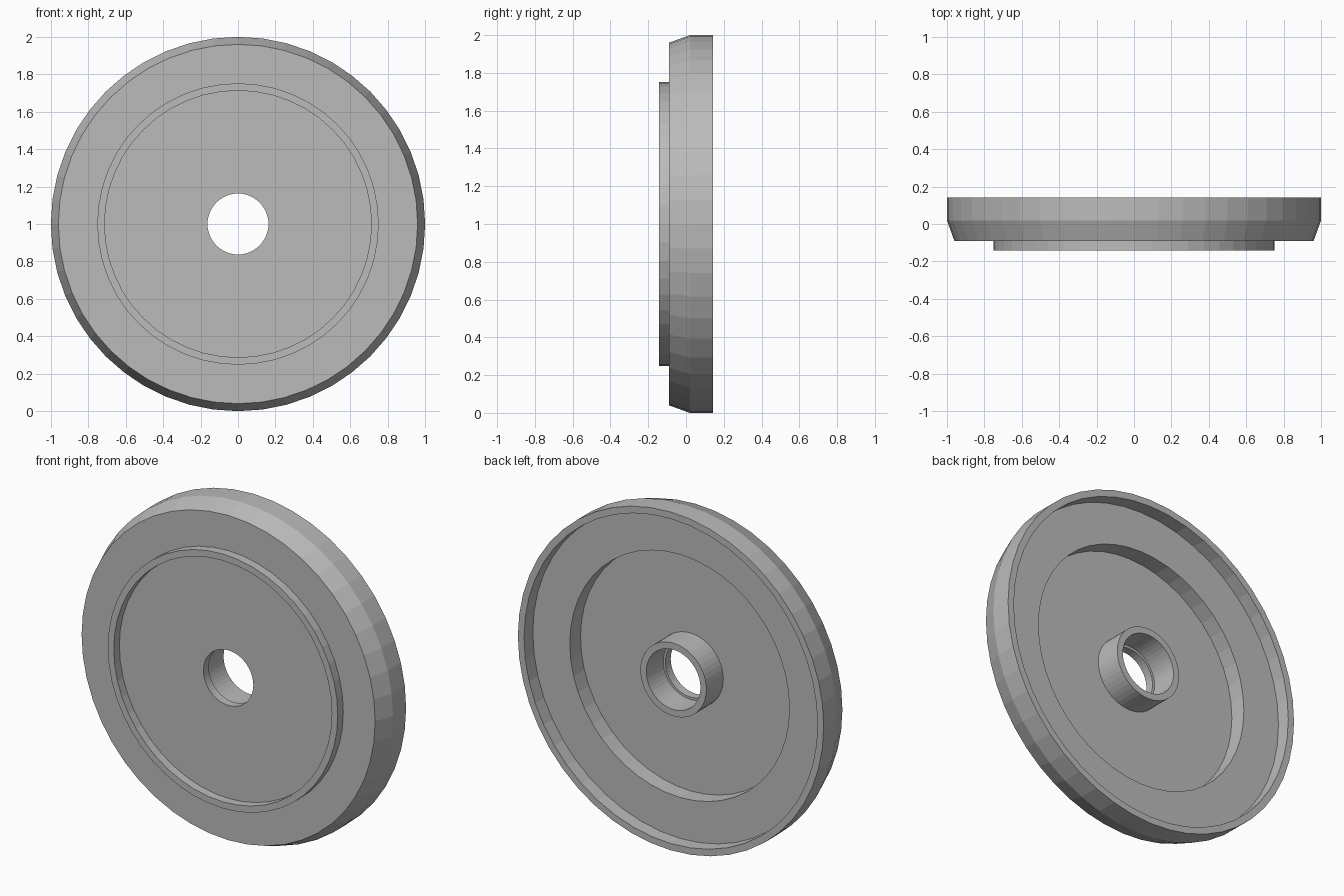
import bpy
import bmesh
import math

cube = bpy.data.objects.get("Cube")
if cube:
    bpy.data.objects.remove(cube, do_unlink=True)

grey = bpy.data.materials.new("plain grey")
grey.use_nodes = True
colour = (0.50, 0.50, 0.50, 1)
grey.diffuse_color = colour
grey.node_tree.nodes["Principled BSDF"].inputs["Base Color"].default_value = colour

SEGMENTS = 48
FRONT, FACE, WEB, FLOOR, BACK = -0.142, -0.09, -0.04, 0.06, 0.142

# Closed section as (radius, y), going round from the front of the bore
section = [
    (0.163, FACE), (0.713, FACE),                  # recessed front disc
    (0.713, FRONT), (0.752, FRONT), (0.752, FACE), # raised front ring
    (0.96, FACE), (1.0, 0.02), (1.0, BACK),        # tapered outer edge
    (0.96, BACK), (0.96, FLOOR),                   # back rim
    (0.718, FLOOR), (0.718, WEB),                  # deeper back recess
    (0.216, WEB), (0.216, 0.118),                  # hub outside
    (0.177, 0.118), (0.177, WEB), (0.163, WEB),    # hub bore and its step
]


def revolve(name, points, material):
    """Turn a closed section about the y axis into a flat-faced solid."""
    bm = bmesh.new()
    rings = []
    for i in range(SEGMENTS):
        a = math.tau * i / SEGMENTS
        rings.append([bm.verts.new((r * math.cos(a), y, r * math.sin(a)))
                      for r, y in points])
    n = len(points)
    for i in range(SEGMENTS):
        here, after = rings[i], rings[(i + 1) % SEGMENTS]
        for j in range(n):
            k = (j + 1) % n
            bm.faces.new((here[j], here[k], after[k], after[j]))
    bmesh.ops.recalc_face_normals(bm, faces=bm.faces)
    mesh = bpy.data.meshes.new(name)
    bm.to_mesh(mesh)
    bm.free()
    mesh.materials.append(material)
    obj = bpy.data.objects.new(name, mesh)
    bpy.context.collection.objects.link(obj)
    return obj


wheel = revolve("wheel_disc", section, grey)
wheel.location.z = 1
